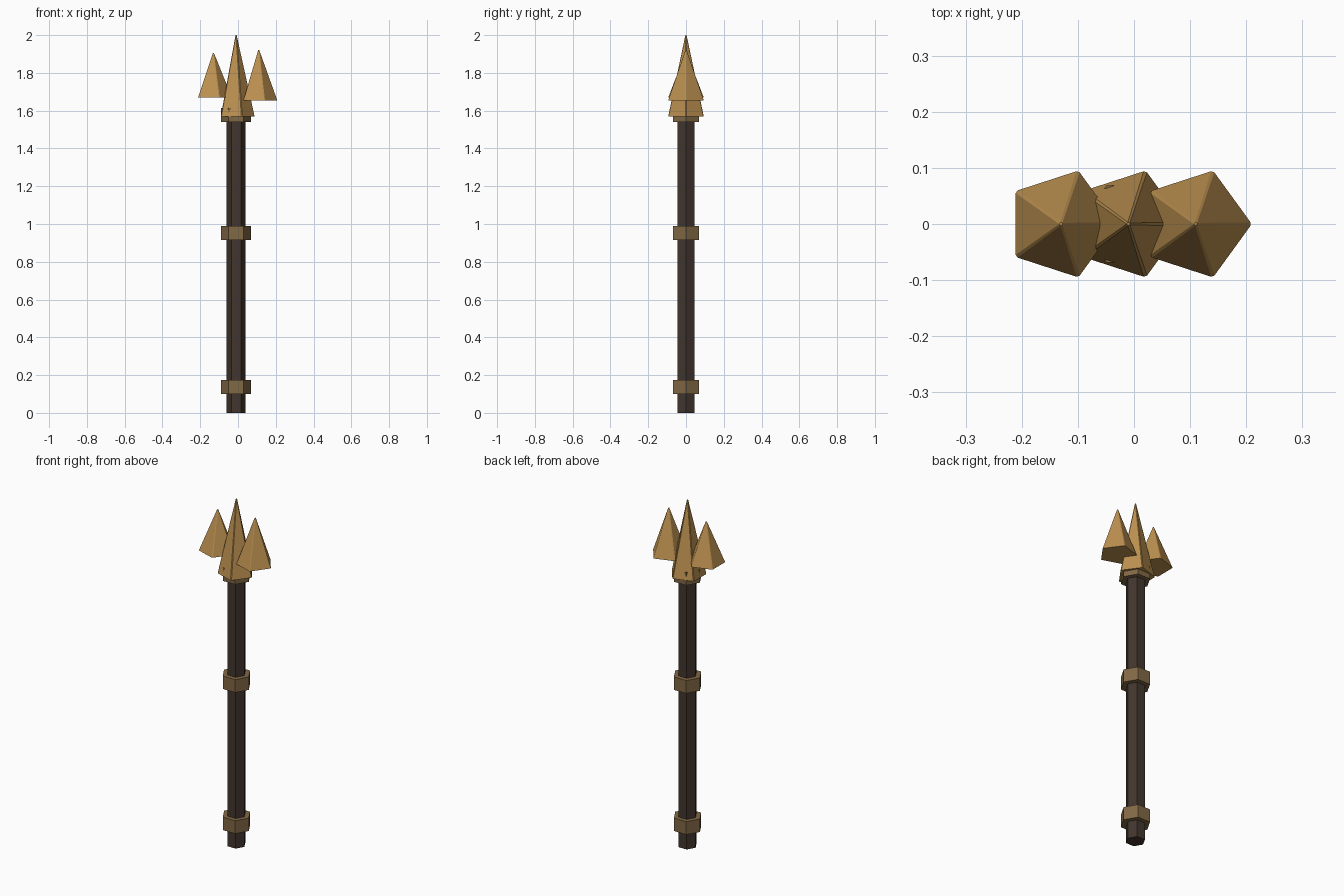
import bpy, bmesh, math

if "Cube" in bpy.data.objects:
    bpy.data.objects.remove(bpy.data.objects["Cube"])


def material(name, rgb):
    m = bpy.data.materials.new(name)
    m.diffuse_color = (*rgb, 1)
    m.use_nodes = True
    m.node_tree.nodes["Principled BSDF"].inputs["Base Color"].default_value = m.diffuse_color
    return m


wood = material("dark_wood", (0.055, 0.037, 0.027))
brass = material("dull_brass", (0.22, 0.14, 0.06))
gold = material("gold", (0.50, 0.28, 0.08))


def loft(name, loops, mat):
    """Flat-shaded closed solid through a list of equal-sized point loops."""
    bm = bmesh.new()
    rings = [[bm.verts.new(p) for p in loop] for loop in loops]
    n = len(rings[0])
    for a, b in zip(rings, rings[1:]):
        for i in range(n):
            j = (i + 1) % n
            bm.faces.new((a[i], a[j], b[j], b[i]))
    bm.faces.new(rings[0][::-1])
    bm.faces.new(rings[-1])
    bmesh.ops.recalc_face_normals(bm, faces=bm.faces)
    me = bpy.data.meshes.new(name)
    bm.to_mesh(me)
    bm.free()
    me.materials.append(mat)
    ob = bpy.data.objects.new(name, me)
    bpy.context.collection.objects.link(ob)
    return ob


def ngon(sides, r, cx, z, cut=0.0):
    """Polygon with a corner on +x; cut > 0 chamfers each corner."""
    pts = []
    for i in range(sides):
        a = math.tau * i / sides
        for t in ((-cut, cut) if cut else (0,)):
            # step back from the corner along the adjoining side
            back = r - cut * math.tan(math.pi / sides)
            pts.append((cx + back * math.cos(a) - t * math.sin(a),
                        back * math.sin(a) + t * math.cos(a), z))
    return pts


CX = -0.01  # shaft axis

# Hexagonal shaft
loft("shaft", [ngon(6, 0.051, CX, 0), ngon(6, 0.051, CX, 1.58)], wood)

# Hexagonal bands
for name, z in (("lower_band", 0.099), ("middle_band", 0.915), ("top_collar", 1.54)):
    loft(name, [ngon(6, 0.079, CX, z), ngon(6, 0.079, CX, z + 0.075)], brass)

# Five-sided prongs with narrow chamfered edges
for name, x, z0, z1 in (("centre_prong", CX, 1.57, 2.0),
                        ("left_prong", -0.13, 1.67, 1.905),
                        ("right_prong", 0.11, 1.655, 1.92)):
    loft(name, [ngon(5, 0.1, x, z0, 0.003), ngon(5, 0.004, x, z1, 0.002)], gold)
